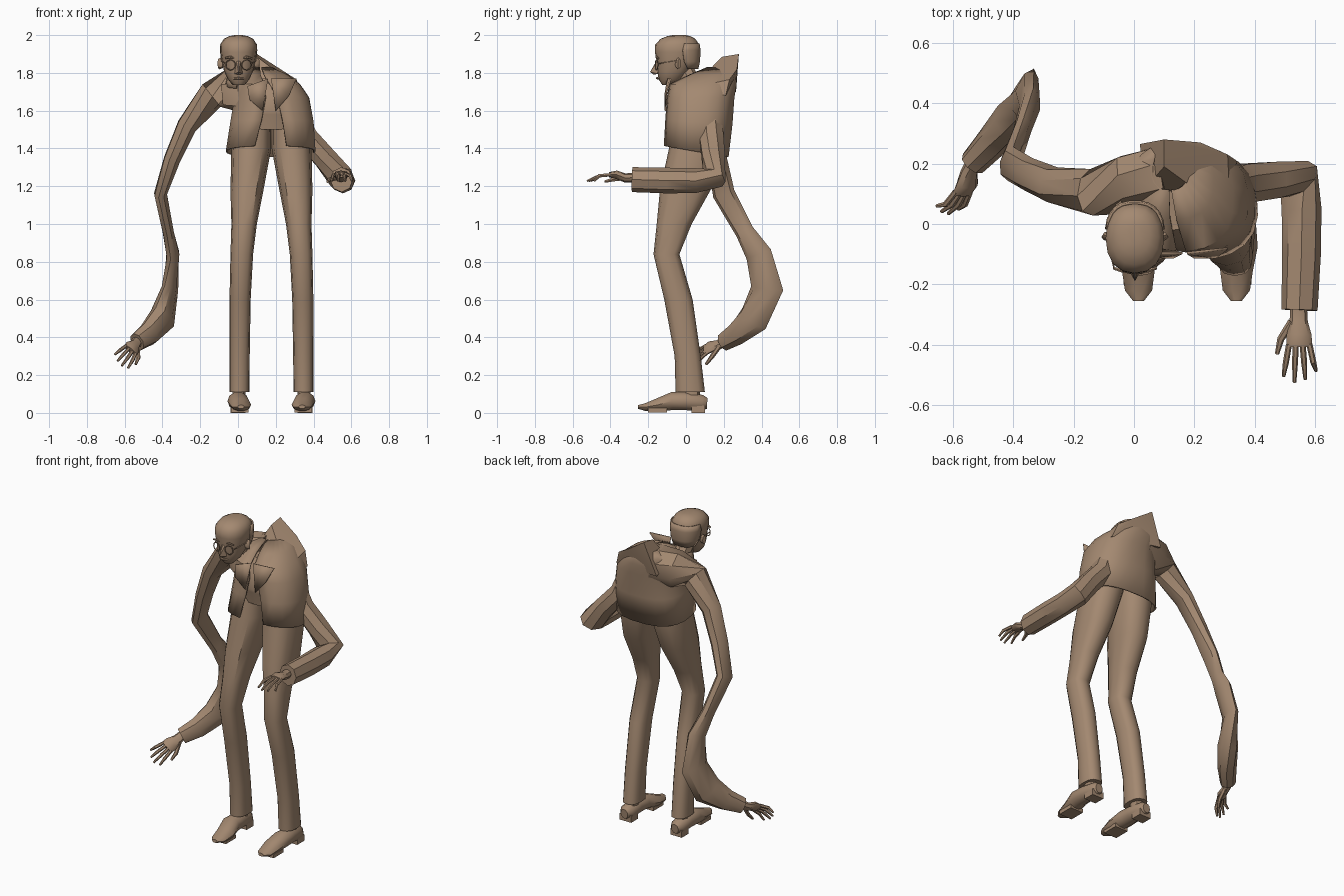
import bpy, bmesh, math
from mathutils import Vector

tan = bpy.data.materials.new("tan_brown")
tan.diffuse_color = (0.37, 0.25, 0.165, 1)


def finish(name, bm, angle=40):
    bmesh.ops.recalc_face_normals(bm, faces=bm.faces[:])
    me = bpy.data.meshes.new(name)
    bm.to_mesh(me)
    bm.free()
    me.materials.append(tan)
    ob = bpy.data.objects.new(name, me)
    bpy.context.collection.objects.link(ob)
    bpy.ops.object.select_all(action='DESELECT')
    ob.select_set(True)
    bpy.context.view_layer.objects.active = ob
    bpy.ops.object.shade_smooth_by_angle(angle=math.radians(angle))
    return ob


def skin(name, rings, closed=True, angle=40):
    """Join successive rings of points into a surface; cap closed ones."""
    bm = bmesh.new()
    vs = [[bm.verts.new(p) for p in r] for r in rings]
    n = len(vs[0])
    for a, b in zip(vs, vs[1:]):
        for i in range(n if closed else n - 1):
            j = (i + 1) % n
            bm.faces.new((a[i], a[j], b[j], b[i]))
    if closed:
        bm.faces.new(vs[0])
        bm.faces.new(vs[-1])
    return finish(name, bm, angle)


def tube(name, pts, ref=(1, 0, 0), n=8, angle=40):
    """Tube through (x, y, z, a, b); a is the half width along ref."""
    c = [Vector(p[:3]) for p in pts]
    rings = []
    for i, p in enumerate(pts):
        t = (c[min(i + 1, len(c) - 1)] - c[max(i - 1, 0)]).normalized()
        r = Vector(ref)
        u = (r - t * r.dot(t)).normalized()
        v = t.cross(u)
        rings.append([c[i] + u * p[3] * math.cos(k * math.tau / n)
                      + v * p[4] * math.sin(k * math.tau / n) for k in range(n)])
    return skin(name, rings, True, angle)


def oval(z, cx, cy, rx, ry, gap=0, n=14, power=0.8, tilt=0):
    """Level ring; a gap leaves it open at the front (-y)."""
    out = []
    for k in range(n):
        a = -math.pi / 2 + gap + (math.tau - 2 * gap) * k / (n - 1 if gap else n)
        co, si = math.cos(a), math.sin(a)
        y = cy + ry * math.copysign(abs(si) ** power, si)
        out.append((cx + rx * math.copysign(abs(co) ** power, co), y, z - tilt * (y + 0.1)))
    return out


def hull(name, pts, angle=30):
    bm = bmesh.new()
    for p in pts:
        bm.verts.new(p)
    res = bmesh.ops.convex_hull(bm, input=bm.verts[:])
    bmesh.ops.delete(bm, geom=list({v for v in res["geom_interior"] if isinstance(v, bmesh.types.BMVert)}),
                     context='VERTS')
    return finish(name, bm, angle)


def thicken(ob, t):
    m = ob.modifiers.new("cloth", 'SOLIDIFY')
    m.thickness = t


MID = 0.177  # mirror line between the legs

# Trousers, ankles and shoes: one side described, the other mirrored
leg = [(0.11, -.045, .06, -.055, .1), (0.3, -.045, .062, -.06, .078),
       (0.6, -.045, .067, -.115, .035), (0.84, -.04, .08, -.172, -.035),
       (1.0, -.035, .1, -.155, .03), (1.18, -.04, .135, -.138, .13),
       (1.4, -.035, .176, -.09, .19), (1.58, 0, .176, -.07, .18)]
shoe = [(.112, .05, .025, .03), (.085, .052, .045, .045), (0, .062, .05, .05),
        (-.07, .063, .056, .05), (-.15, .042, .055, .036), (-.22, .03, .045, .02),
        (-.255, .032, .018, .01)]
for side, s in (("right", 1), ("left", -1)):
    fx = lambda x: x if s == 1 else 2 * MID - x
    skin(side + "_trouser_leg",
         [oval(z, fx((x0 + x1) / 2), (y0 + y1) / 2, (x1 - x0) / 2, (y1 - y0) / 2, n=12)
          for z, x0, x1, y0, y1 in leg])
    tube(side + "_ankle", [(fx(.005), .03, .06, .035, .045), (fx(.005), .03, .14, .035, .045)])
    tube(side + "_shoe", [(fx(.0 + (.015 if y < -.1 else 0)), y, z, a, b) for y, z, a, b in shoe], n=10)
    hull(side + "_shoe_heel", [(fx(x), y, z) for x in (-.04, .04) for y in (.03, .1) for z in (0, .04)])
    hull(side + "_shoe_sole", [(fx(x), y, z) for x in (-.035, .055) for y in (-.2, -.1) for z in (.002, .025)])

# Shirt under the open jacket
skin("shirt", [oval(1.5, .18, .06, .17, .135), oval(1.58, .18, .06, .175, .15),
               oval(1.6, .18, .065, .185, .16), oval(1.7, .17, .08, .16, .15),
               oval(1.77, .13, .1, .11, .12)])

# Jacket: open at the front, hem lower at the back
thicken(skin("jacket", [oval(1.41, .173, .052, .238, .175, .28, 20, tilt=.17),
                        oval(1.55, .18, .068, .222, .18, .18, 20, tilt=.06),
                        oval(1.67, .178, .078, .2, .18, .1, 20),
                        oval(1.74, .155, .09, .175, .18, .05, 20),
                        oval(1.79, .13, .14, .135, .125, .04, 20),
                        oval(1.83, .12, .18, .06, .07, .03, 20)], False), .01)

# Raised shoulder behind the head
hull("raised_shoulder", [(.03, .11, 1.74), (.32, .03, 1.72), (.34, .21, 1.68), (.02, .265, 1.7),
                         (.1, .28, 1.9), (.1, .19, 1.885), (.31, .23, 1.765), (.22, .27, 1.82)])

# Lapels, thin folded flaps beside the opening
for nm, pts in (("right_lapel", [(.16, -.1, 1.77), (.05, -.1, 1.73), (.06, -.115, 1.66), (.13, -.115, 1.6)]),
                ("left_lapel", [(.175, -.1, 1.77), (.31, -.085, 1.77), (.27, -.115, 1.68), (.2, -.115, 1.6)])):
    bm = bmesh.new()
    bm.faces.new([bm.verts.new(p) for p in pts])
    thicken(finish(nm, bm), .008)

# Sleeves
tube("right_sleeve", [(.1, .15, 1.72, .11, .12), (-.03, .13, 1.71, .1, .12), (-.14, .105, 1.68, .075, .08),
                      (-.27, .13, 1.52, .055, .06), (-.35, .165, 1.34, .045, .055),
                      (-.41, .2, 1.16, .035, .06), (-.37, .31, .96, .03, .05),
                      (-.345, .385, .84, .035, .07), (-.36, .43, .66, .035, .09),
                      (-.4, .36, .5, .06, .09), (-.47, .27, .42, .055, .065), (-.535, .2, .375, .045, .05)],
     ref=(1, -.3, .3))
tube("left_sleeve", [(.32, .13, 1.56, .06, .06), (.36, .135, 1.46, .065, .07), (.46, .145, 1.35, .065, .065),
                     (.545, .15, 1.245, .075, .065), (.555, .05, 1.23, .066, .066),
                     (.555, -.1, 1.23, .064, .068), (.548, -.285, 1.235, .06, .066)], ref=(1, .4, 0))


# Hands: flattened palm, four fingers and a thumb
def hand(name, wrist, fwd, thumb, size):
    w, f = Vector(wrist), Vector(fwd).normalized()
    s = Vector(thumb)
    s = (s - f * s.dot(f)).normalized()
    u = f.cross(s)
    if u.z < 0:
        u = -u

    def at(a, b, c=0):
        return tuple(w + (f * a + s * b + u * c) * size)
    tube(name + "_palm", [at(-.1, 0) + (.028, .026), at(.15, 0) + (.03, .024),
                          at(.35, 0, .08) + (.042, .022), at(.52, 0, .08) + (.042, .014)], ref=s)
    for i, ln in enumerate((.95, 1.04, 1.0, .88)):
        b = .15 - .1 * i
        tube(f"{name}_finger_{i + 1}", [at(.48, b, .08) + (.01, .01), at(.75, b * 1.35, .06) + (.01, .01),
                                        at(ln, b * 1.6, -.06) + (.006, .006)], ref=s, n=6)
    tube(name + "_thumb", [at(.15, .1) + (.014, .014), at(.4, .27, -.03) + (.012, .012),
                           at(.62, .33, -.08) + (.007, .007)], ref=s, n=6)


hand("right_hand", (-.535, .195, .375), (-.085, -.165, -.105), (.6, 0, -.5), .21)
hand("left_hand", (.545, -.29, 1.245), (.02, -1, -.02), (-1, 0, 0), .225)

# Head, leaning neck and shirt collar
skin("head", [oval(z, .003, (y0 + y1) / 2, rx, (y1 - y0) / 2, n=16, power=.9) for z, y0, y1, rx in
              ((1.735, -.125, -.06, .03), (1.765, -.145, -.02, .057), (1.81, -.152, .02, .077),
               (1.86, -.155, .05, .088), (1.91, -.165, .068, .096), (1.95, -.163, .07, .097),
               (1.98, -.135, .05, .078), (1.994, -.1, .025, .05), (2.0, -.07, 0, .02))], angle=50)
tube("neck", [(.0, -.02, 1.83, .05, .055), (.01, .02, 1.76, .05, .05), (.04, .08, 1.68, .06, .06)])
thicken(skin("shirt_collar", [oval(1.70, .02, .05, .09, .085, .25, 12, tilt=-.25),
                              oval(1.75, .01, .035, .065, .07, .15, 12, tilt=-.25)], False), .008)
hull("shirt_front", [(-.09, .02, 1.74), (.06, -.03, 1.74), (-.08, .03, 1.63), (.05, -.06, 1.62), (0, .12, 1.7)])

# Hair around the back of the bald head
thicken(skin("hair", [oval(1.82, .003, -.01, .075, .075, 1.75, 12), oval(1.86, .003, -.03, .092, .105, 1.7, 12),
                      oval(1.92, .003, -.04, .1, .118, 1.7, 12),
                      oval(1.955, .003, -.045, .098, .118, 1.8, 12)], False), .008)

# Face: nose, brow, ears, lips and round spectacles
hull("nose", [(.003, -.15, 1.875), (-.01, -.145, 1.87), (.016, -.145, 1.87), (.003, -.19, 1.805),
              (-.018, -.15, 1.795), (.024, -.15, 1.795), (.003, -.17, 1.79)])
tube("lips", [(-.025, -.14, 1.77, .004, .006), (.003, -.153, 1.772, .006, .008), (.031, -.14, 1.77, .004, .006)],
     ref=(0, 0, 1), n=6)
for side, s in (("right", -1), ("left", 1)):
    x = .003 + s * .043
    tube(side + "_ear", [(.003 + s * .08, -.045, 1.845, .014, .022), (.003 + s * .098, -.04, 1.85, .014, .032),
                         (.003 + s * .106, -.035, 1.85, .01, .026)], ref=(0, 1, 0))
    tube(side + "_brow", [(x - .028, -.146, 1.878, .005, .005), (x, -.155, 1.884, .007, .007),
                          (x + .028, -.146, 1.876, .005, .005)], ref=(0, 0, 1), n=6)
    bpy.ops.mesh.primitive_torus_add(major_radius=.026, minor_radius=.003, major_segments=16, minor_segments=5,
                                     location=(x, -.156, 1.842), rotation=(math.pi / 2, 0, s * .25))
    rim = bpy.context.object
    rim.name = side + "_spectacle_rim"
    rim.data.materials.append(tan)
    tube(side + "_spectacle_arm", [(.003 + s * .068, -.15, 1.848, .003, .003),
                                   (.003 + s * .094, -.04, 1.865, .003, .003)], ref=(0, 0, 1), n=5)
